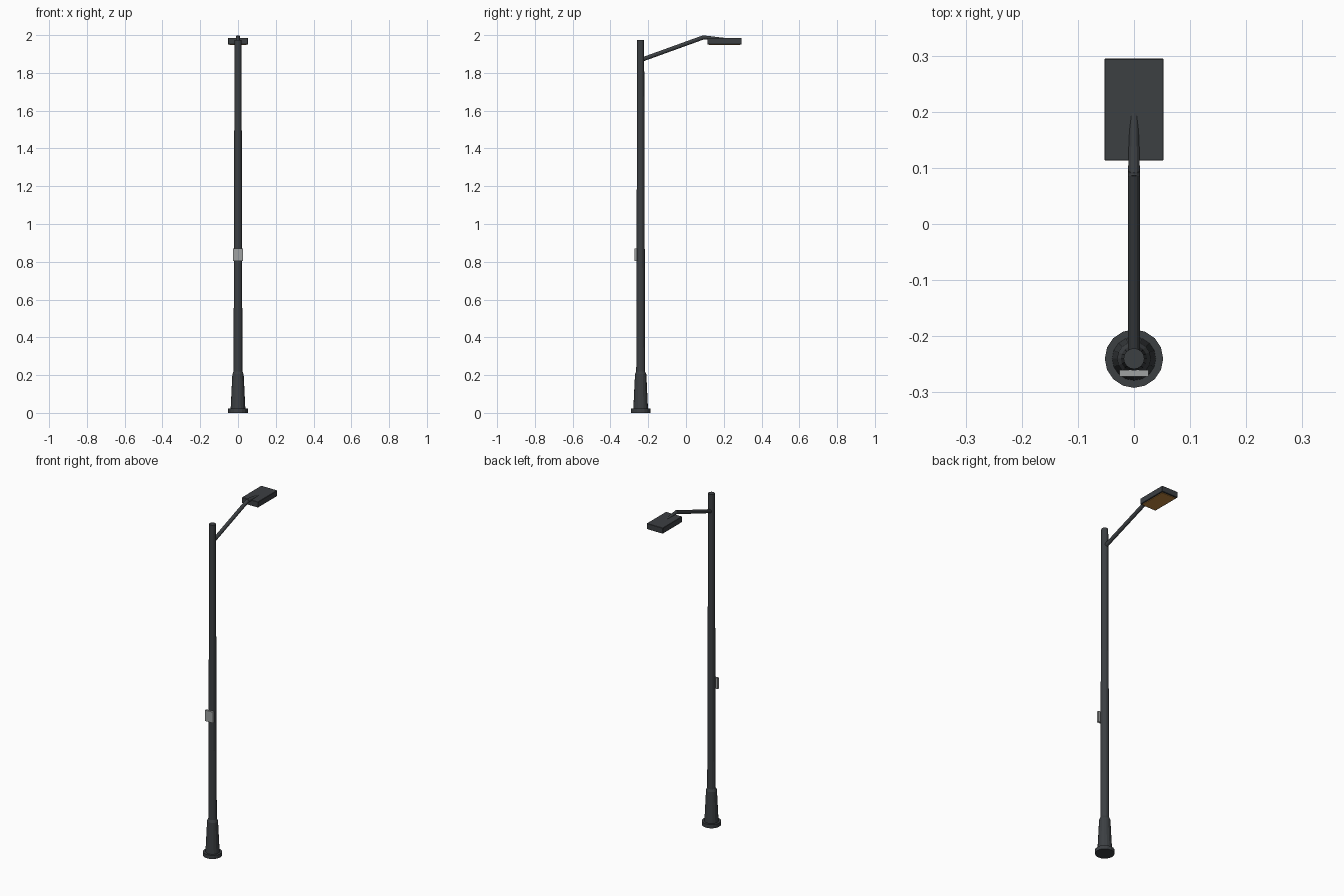
import bpy, bmesh, math
from mathutils import Vector

if "Cube" in bpy.data.objects:
    bpy.data.objects.remove(bpy.data.objects["Cube"])

POLE_Y = -0.24


def material(name, rgb):
    m = bpy.data.materials.new(name)
    m.diffuse_color = (*rgb, 1)
    m.use_nodes = True
    m.node_tree.nodes["Principled BSDF"].inputs["Base Color"].default_value = m.diffuse_color
    return m


DARK = material("dark_metal", (0.045, 0.05, 0.055))
PALE = material("pale_plate", (0.35, 0.36, 0.36))
AMBER = material("amber_lens", (0.55, 0.25, 0.05))


def finish(name, bm, mat):
    bmesh.ops.recalc_face_normals(bm, faces=bm.faces)
    me = bpy.data.meshes.new(name)
    bm.to_mesh(me)
    bm.free()
    me.materials.append(mat)
    ob = bpy.data.objects.new(name, me)
    bpy.context.collection.objects.link(ob)
    return ob


def tube(name, a, b, r1, r2, sides, mat):
    """Capped, tapered cylinder from point a to point b."""
    a, b = Vector(a), Vector(b)
    bm = bmesh.new()
    bmesh.ops.create_cone(bm, cap_ends=True, segments=sides, radius1=r1,
                          radius2=r2, depth=(b - a).length)
    ob = finish(name, bm, mat)
    ob.location = (a + b) / 2
    ob.rotation_euler = (b - a).to_track_quat('Z', 'Y').to_euler()
    return ob


def box(name, lo, hi, mat, bevel=0):
    bm = bmesh.new()
    bmesh.ops.create_cube(bm, size=1)
    for v in bm.verts:
        v.co = [l + (c + 0.5) * (h - l) for c, l, h in zip(v.co, lo, hi)]
    ob = finish(name, bm, mat)
    if bevel:
        mod = ob.modifiers.new("edge", 'BEVEL')
        mod.width, mod.segments = bevel, 1
    return ob


def upright(name, z1, z2, r1, r2, sides=16):
    return tube(name, (0, POLE_Y, z1), (0, POLE_Y, z2), r1, r2, sides, DARK)


# Base flange, tapered base sleeve with collar, and long shaft
upright("base_flange", 0, 0.022, 0.052, 0.052)
upright("base_sleeve", 0.02, 0.205, 0.039, 0.030)
upright("base_collar", 0.205, 0.22, 0.030, 0.023)
upright("pole", 0.2, 1.975, 0.0235, 0.0185)

# Rising arm and the spigot that slopes onto the lamp head
tube("arm", (0, POLE_Y, 1.868), (0, 0.095, 1.989), 0.011, 0.011, 12, DARK)
tube("arm_spigot", (0, 0.085, 1.989), (0, 0.197, 1.977), 0.0105, 0.009, 12, DARK)

# Lamp head with lens underneath
box("lamp_head", (-0.053, 0.113, 1.951), (0.053, 0.295, 1.985), DARK, 0.0015)
box("lamp_lens", (-0.045, 0.122, 1.948), (0.045, 0.286, 1.956), AMBER)

# Small identification plate on the pole
box("plate", (-0.026, -0.272, 0.805), (0.026, -0.260, 0.87), PALE)
